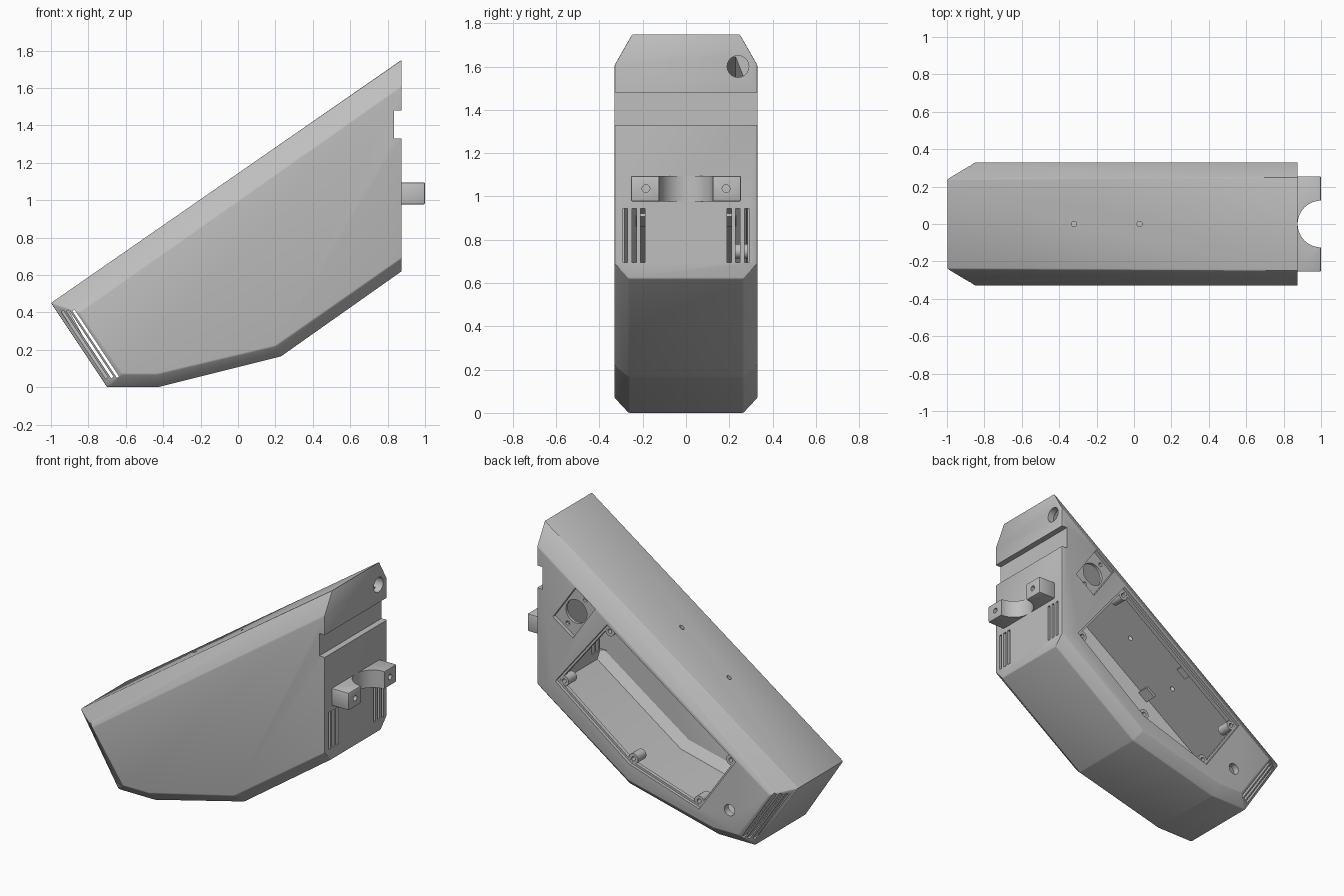
import bpy, bmesh, math
from mathutils import Vector

cube = bpy.data.objects.get("Cube")
if cube:
    bpy.data.objects.remove(cube, do_unlink=True)

grey = bpy.data.materials.new("matte_grey")
grey.use_nodes = True
tone = (0.52, 0.52, 0.52, 1)
grey.diffuse_color = tone
grey.node_tree.nodes["Principled BSDF"].inputs["Base Color"].default_value = tone


def finish(bm, name):
    """Turn a bmesh into a named grey object."""
    bmesh.ops.recalc_face_normals(bm, faces=bm.faces)
    mesh = bpy.data.meshes.new(name)
    bm.to_mesh(mesh)
    bm.free()
    obj = bpy.data.objects.new(name, mesh)
    mesh.materials.append(grey)
    bpy.context.collection.objects.link(obj)
    return obj


def inset(poly, d):
    """Move every edge of an x-z polygon inward by d."""
    pts = [Vector(p) for p in poly]
    turn = sum(pts[i - 1].cross(pts[i]) for i in range(len(pts)))
    sign = 1 if turn > 0 else -1
    out = []
    for i, p in enumerate(pts):
        a = (p - pts[i - 1]).normalized()
        b = (pts[(i + 1) % len(pts)] - p).normalized()
        na, nb = Vector((-a.y, a.x)) * sign, Vector((-b.y, b.x)) * sign
        out.append(p + (na + nb) * d / (1 + na.dot(nb)))
    return out


def hull(name, rim, rim_y, cap, cap_y):
    """Chamfered solid between a wide rim outline and two flat side caps."""
    bm = bmesh.new()
    for side in (-1, 1):
        for (x, z), y in zip(rim, rim_y):
            bm.verts.new((x, side * y, z))
        for x, z in cap:
            bm.verts.new((x, side * cap_y, z))
    bmesh.ops.convex_hull(bm, input=bm.verts)
    bmesh.ops.dissolve_limit(bm, angle_limit=math.radians(4), verts=bm.verts, edges=bm.edges)
    return finish(bm, name)


def prism(name, poly, y0, y1):
    bm = bmesh.new()
    face = bm.faces.new([bm.verts.new((x, y0, z)) for x, z in poly])
    new = bmesh.ops.extrude_face_region(bm, geom=[face])["geom"]
    bmesh.ops.translate(bm, vec=(0, y1 - y0, 0),
                        verts=[v for v in new if isinstance(v, bmesh.types.BMVert)])
    return finish(bm, name)


def box(name, centre, size, tilt=0):
    bm = bmesh.new()
    bmesh.ops.create_cube(bm, size=1)
    bmesh.ops.scale(bm, vec=size, verts=bm.verts)
    obj = finish(bm, name)
    obj.location, obj.rotation_euler = centre, (0, tilt, 0)
    return obj


def rod(name, centre, radius, length, axis, sides=32):
    bm = bmesh.new()
    bmesh.ops.create_cone(bm, cap_ends=True, segments=sides, radius1=radius,
                          radius2=radius, depth=length)
    obj = finish(bm, name)
    quarter = math.pi / 2
    obj.location = centre
    obj.rotation_euler = {"x": (0, quarter, 0), "y": (quarter, 0, 0), "z": (0, 0, 0)}[axis]
    return obj


def apply(obj, mod):
    bpy.context.view_layer.objects.active = obj
    bpy.ops.object.modifier_apply(modifier=mod.name)


def round_edges(obj, width):
    mod = obj.modifiers.new("edge", "BEVEL")
    mod.width, mod.segments, mod.limit_method = width, 2, "ANGLE"
    mod.angle_limit = math.radians(12)
    apply(obj, mod)


def cut(obj, *cutters):
    for c in cutters:
        c.hide_render = True
        mod = obj.modifiers.new("cut", "BOOLEAN")
        mod.operation, mod.solver, mod.object = "DIFFERENCE", "EXACT", c
        bpy.context.view_layer.update()
        apply(obj, mod)
        bpy.data.objects.remove(c, do_unlink=True)


# Hollow chamfered housing
RIM = [(-1, .45), (.875, 1.75), (.875, .62), (.23, .165), (-.43, 0), (-.70, 0)]
CAP = [(-.85, .40), (.875, 1.61), (.875, .69), (.20, .22), (-.43, .07), (-.62, .07)]
RIM_Y = [.24, .25, .265, .265, .265, .265]
HALF, WALL = .33, .045
SLOPE = math.atan2(1.30, 1.875)

housing = hull("housing", RIM, RIM_Y, CAP, HALF)
round_edges(housing, .006)
cut(housing, hull("cavity", inset(RIM, WALL), [y - .02 for y in RIM_Y],
                  inset(CAP, WALL), HALF - WALL))

# Back opening with a shallow lid ledge
LID = [(.356, 1.22), (.74, .74), (.19, .33), (-.328, .167), (-.599, .556)]
cut(housing, prism("lid_ledge", LID, HALF - .02, .4),
    prism("opening", inset(LID, .014), .24, .4))

# Groove and round socket on the mounting face
cut(housing, box("groove", (.885, 0, 1.405), (.10, 1, .15)),
    rod("socket", (.85, .24, 1.60), .05, .10, "x"))

# Upright vents on the mounting face
for side in (-1, 1):
    for y in (.20, .24, .28):
        cut(housing, box("vent", (.85, side * y, .82), (.12, .021, .25)))

# Slanted vents on the nose chamfers
nose_a, nose_b = Vector(RIM[0]), Vector(RIM[-1])
along = (nose_b - nose_a).normalized()
inward = Vector((-along.y, along.x))
for side in (-1, 1):
    for off in (.026, .052, .078):
        c = (nose_a + nose_b) / 2 + inward * off + along * off * .55
        cut(housing, box("nose_vent", (c.x, side * .31, c.y), (.015, .16, .43),
                         math.atan2(-along.x, -along.y)))

# Recessed plate seat with a round port and two screw holes
px, pz = .60, 1.235
cut(housing, box("port_seat", (px, .355, pz), (.18, .10, .29), -SLOPE),
    rod("port", (px, .30, pz), .078, .2, "y", 40))
for s in (-1, 1):
    cut(housing, rod("port_screw", (px - s * .115 * math.sin(SLOPE), .30,
                                    pz + s * .115 * math.cos(SLOPE)), .014, .1, "y", 16))

# Cable hole in the back and two small holes through the top
cut(housing, rod("cable_hole", (-.554, .32, .22), .038, .16, "y"))
for x in (-.32, .03):
    z = .45 + (x + 1) * math.tan(SLOPE)
    cut(housing, rod("top_hole", (x, 0, z), .014, .2, "z", 16))

# Screw posts at the opening corners
parts = [housing]
for x, z in inset(LID, .036):
    post = rod("screw_post", (x, .265, z), .034, .088, "y", 24)
    cut(post, rod("post_hole", (x, .30, z), .014, .08, "y", 16))
    parts.append(post)

# Pads under the top panel
for side in (-1, 1):
    parts.append(box("inner_pad", (-.27, side * .19, .895), (.08, .08, .025), -SLOPE))

# Pole clip: block with a half-round bite and two screw holes
clip = box("pole_clip", (.935, 0, 1.036), (.13, .51, .118))
round_edges(clip, .008)
cut(clip, rod("bite", (1, 0, 1.036), .125, .3, "z", 64))
for side in (-1, 1):
    cut(clip, rod("clip_screw", (.98, side * .185, 1.036), .018, .12, "x", 20))
parts.append(clip)

# Shared shading
bpy.ops.object.select_all(action="DESELECT")
for obj in parts:
    obj.select_set(True)
bpy.context.view_layer.objects.active = housing
bpy.ops.object.shade_smooth_by_angle(angle=math.radians(25))
